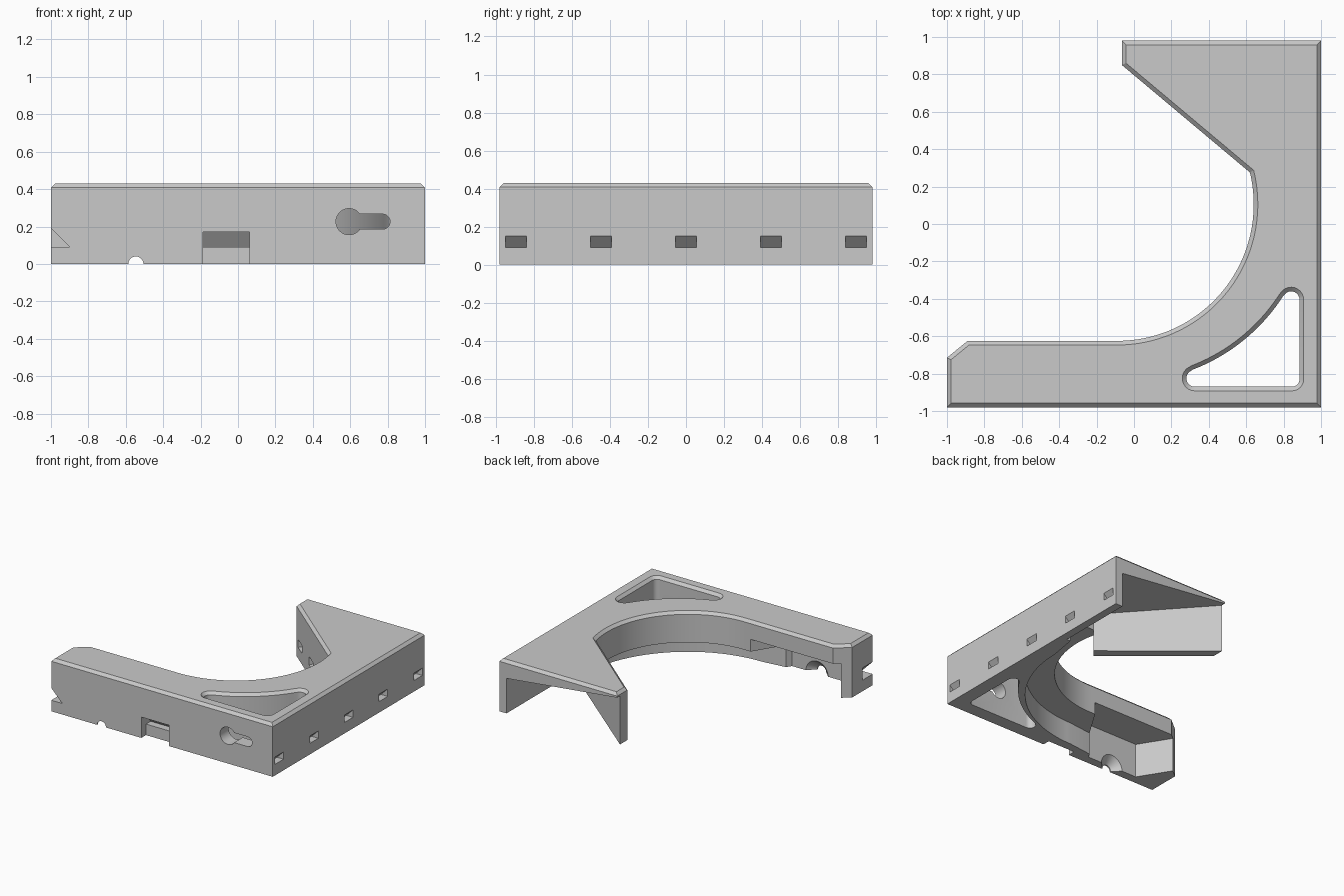
import bpy, bmesh
from math import cos, sin, radians
from mathutils import Matrix, Vector

if "Cube" in bpy.data.objects:
    bpy.data.objects.remove(bpy.data.objects["Cube"])

GREY = (0.59, 0.59, 0.59, 1)
grey = bpy.data.materials.new("plain grey")
grey.use_nodes = True
grey.diffuse_color = GREY
grey.node_tree.nodes["Principled BSDF"].inputs["Base Color"].default_value = GREY

TOP, EDGE = 0.43, 0.022
CX, CY = -0.09, 0.105          # centre of the round opening


def arc(cx, cy, r, start, end, steps):
    return [(cx + r * cos(radians(start + (end - start) * i / steps)),
             cy + r * sin(radians(start + (end - start) * i / steps))) for i in range(steps + 1)]


def offset(points, d):
    """Move a counter-clockwise outline outwards by d."""
    out = []
    for i, p in enumerate(points):
        p = Vector(p)
        a = (p - Vector(points[i - 1])).normalized()
        b = (Vector(points[(i + 1) % len(points)]) - p).normalized()
        na, nb = Vector((a.y, -a.x)), Vector((b.y, -b.x))
        out.append(p + (na + nb) * d / max(1 + na.dot(nb), 0.2))
    return out


def loft(name, points, rings, matrix=Matrix()):
    """Solid through copies of an outline, each ring given as (offset, height)."""
    area = sum(points[i - 1][0] * p[1] - p[0] * points[i - 1][1] for i, p in enumerate(points))
    if area < 0:
        points = points[::-1]
    bm = bmesh.new()
    loops = [[bm.verts.new((p[0], p[1], z)) for p in offset(points, d)] for d, z in rings]
    bm.faces.new(loops[0][::-1])
    bm.faces.new(loops[-1])
    n = len(points)
    for lo, hi in zip(loops, loops[1:]):
        for i in range(n):
            j = (i + 1) % n
            bm.faces.new((lo[i], lo[j], hi[j], hi[i]))
    bm.transform(matrix)
    bmesh.ops.recalc_face_normals(bm, faces=bm.faces)
    mesh = bpy.data.meshes.new(name)
    bm.to_mesh(mesh)
    bm.free()
    obj = bpy.data.objects.new(name, mesh)
    mesh.materials.append(grey)
    bpy.context.collection.objects.link(obj)
    return obj


def cut(cutter):
    cutter.hide_render = True
    bpy.context.view_layer.objects.active = body
    mod = body.modifiers.new("cut", "BOOLEAN")
    mod.operation, mod.solver, mod.object = "DIFFERENCE", "EXACT", cutter
    bpy.ops.object.modifier_apply(modifier=mod.name)
    bpy.data.objects.remove(cutter)


def facing(x, y, z, dx, dy):
    """Frame on a wall: local x goes inwards, local y up, local z along the wall."""
    inward, up = Vector((dx, dy, 0)).normalized(), Vector((0, 0, 1))
    m = Matrix((inward, up, inward.cross(up))).transposed().to_4x4()
    m.translation = (x, y, z)
    return m


def wedge(x, y, z, dx, dy, size, width):
    """Pocket with a flat floor and a ceiling sloping down inwards."""
    cut(loft("wedge_cutter", [(-0.01, 0), (size, 0), (-0.01, size + 0.01)],
             [(0, -width / 2), (0, width / 2)], facing(x, y, z, dx, dy)))


# Frame for holes in the front wall: local x and y become x and z, local z goes inwards
FRONT = Matrix(((1, 0, 0, 0), (0, 0, 1, -0.98), (0, 1, 0, 0), (0, 0, 0, 1)))

# Body with a chamfered top edge
outline = [(-1, -0.98), (1, -0.98), (1, 0.98), (-0.065, 0.98), (-0.065, 0.85)]
outline += arc(CX, CY, 0.73, 13.5, -90, 48) + [(-0.89, -0.625), (-1, -0.715)]
body = loft("bracket_body", outline, [(0, 0), (0, TOP - EDGE), (-EDGE, TOP)])

# Rounded triangular window with a flared rim
window = arc(0.845, -0.83, 0.04, -90, 0, 6) + arc(0.84, -0.405, 0.045, 0, 147, 10)
window += arc(-0.044, 0.155, 1.0, -33, -69, 20) + arc(0.325, -0.825, 0.045, 112, 270, 10)
cut(loft("window_cutter", window, [(0, -0.1), (0, TOP - EDGE), (2 * EDGE, TOP + EDGE)]))

# Recess below the round lip
recess = arc(CX, CY, 0.95, 0, -90, 40) + [(-0.3, -0.87), (-0.16, -0.6), (CX, CY)]
recess += [(0.5, 0.125), (0.674, 0.334), (0.9, 0.334)]
cut(loft("round_recess_cutter", recess, [(0, -0.1), (0, 0.18)]))

# Recess below the front arm, leaving a post at its end
arm = [(-0.13, -0.6), (-0.32, -0.91), (-0.78, -0.91), (-0.98, -0.59)]
cut(loft("arm_recess_cutter", arm, [(0, -0.1), (0, 0.28)]))

# Rear recess, open at the back, its ceiling rising towards the tip
rear = [(-0.1, 0.973), (0.674, 0.333), (0.935, 0.333), (0.935, 1.01), (-0.1, 1.01)]
rear_cutter = loft("rear_recess_cutter", rear, [(0, -0.1), (0, TOP)])
for v in rear_cutter.data.vertices:
    if v.co.z > 0:
        v.co.z = 0.395 - 0.11 * (v.co.x + 0.06)
cut(rear_cutter)

# Keyhole through the front wall into the window
slot = arc(0.6, 0.226, 0.04, 90, 270, 16) + arc(0.773, 0.226, 0.04, -90, 90, 16)
for shape in (arc(0.594, 0.226, 0.07, 0, 350, 35), slot):
    cut(loft("keyhole_cutter", shape, [(0, -0.05), (0, 0.15)], FRONT))

# Cable hole at the bottom of the arm, flared inwards
cut(loft("cable_cutter", arc(-0.546, 0, 0.04, 0, 350, 35),
         [(0, -0.05), (0, 0.01), (0.07, 0.08)], FRONT))

# Front notch with a hooked pocket behind its upper half
notch = [(-0.01, -0.1), (0.06, -0.1), (0.06, 0.09), (0.12, 0.09), (0.06, 0.17), (-0.01, 0.17)]
cut(loft("notch_cutter", notch, [(0, -0.124), (0, 0.124)], facing(-0.063, -0.98, 0, 0, 1)))

# Wedge pockets: arm end, side wall and slanted wall
wedge(-1, -0.93, 0.09, 1, 0, 0.1, 0.17)
for i in range(5):
    wedge(1, -0.895 + i * 0.4475, 0.09, -1, 0, 0.06, 0.11)
for t in (0.1, 0.45, 0.8):
    wedge(-0.06 + 0.69 * t, 0.85 - 0.57 * t, 0.09, 0.57, 0.69, 0.06, 0.11)

# Smooth curves, crisp edges
bpy.ops.object.select_all(action="DESELECT")
body.select_set(True)
bpy.context.view_layer.objects.active = body
bpy.ops.object.shade_smooth_by_angle(angle=radians(20))
